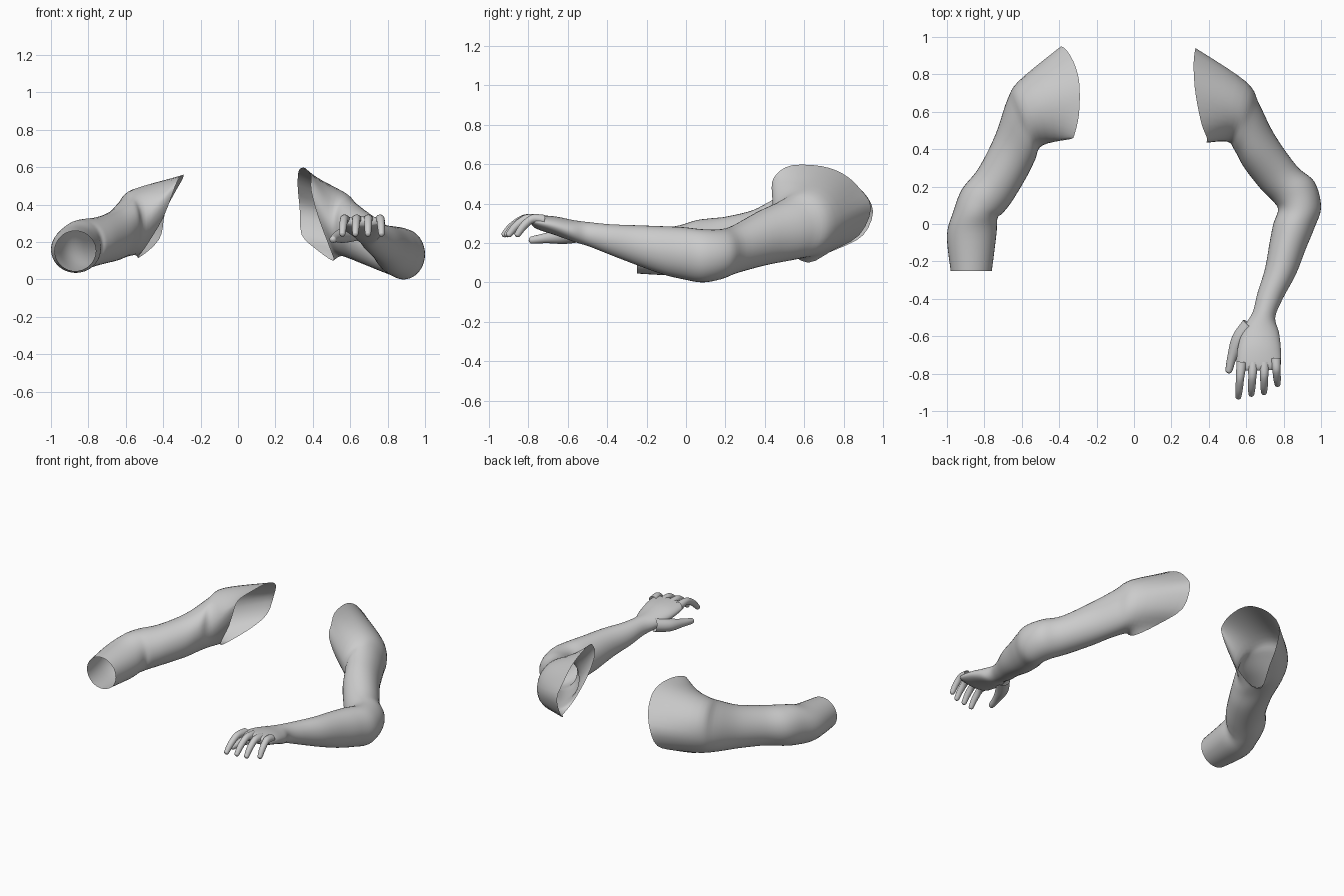
import bpy
from math import sin, cos, pi
from mathutils import Vector as V

if "Cube" in bpy.data.objects:
    bpy.data.objects.remove(bpy.data.objects["Cube"])

SEG = 12


def smooth_path(pts, n, closed=False):
    """Catmull-Rom resampling of a list of vectors, n steps per span."""
    m, out = len(pts), []
    get = (lambda i: pts[i % m]) if closed else (lambda i: pts[max(0, min(m - 1, i))])
    for i in range(m if closed else m - 1):
        a, b, c, d = (get(i + k) for k in (-1, 0, 1, 2))
        for s in range(n):
            t = s / n
            out.append(0.5 * (2 * b + (c - a) * t + (2 * a - 5 * b + 4 * c - d) * t * t
                              + (3 * b - a - 3 * c + d) * t ** 3))
    if not closed:
        out.append(pts[-1].copy())
    return out


def loft(name, rings, mirror=False, cap=False):
    """Smooth skin through rings of SEG points."""
    rings = [smooth_path(r, 3, True) for r in rings]
    n = len(rings[0])
    cols = [smooth_path([r[j] for r in rings], 5) for j in range(n)]
    rows = len(cols[0])
    sx = -1 if mirror else 1
    verts = [(cols[j][i].x * sx, cols[j][i].y, cols[j][i].z)
             for i in range(rows) for j in range(n)]
    faces = []
    for i in range(rows - 1):
        for j in range(n):
            k = (j + 1) % n
            f = (i * n + j, i * n + k, (i + 1) * n + k, (i + 1) * n + j)
            faces.append(f[::-1] if mirror else f)
    if cap:
        faces.append(tuple(range((rows - 1) * n, rows * n)))
    me = bpy.data.meshes.new(name)
    me.from_pydata(verts, [], faces)
    me.shade_smooth()
    ob = bpy.data.objects.new(name, me)
    bpy.context.collection.objects.link(ob)
    return ob


def section(ox, oy, ix, iy, z0, z1):
    """Elliptical section from its outer point, inner point and height range."""
    o, i = V((ox, oy, 0)), V((ix, iy, 0))
    c, r = (o + i) / 2 + V((0, 0, (z0 + z1) / 2)), (o - i) / 2
    return [c + r * cos(a) + V((0, 0, (z1 - z0) / 2 * sin(a)))
            for a in (2 * pi * k / SEG for k in range(SEG))]


def digit(name, path, radii):
    """Tapered finger with a rounded tip."""
    p = [V(q) for q in path]
    tip = (p[-1] - p[-2]).normalized()
    r = radii[-1]
    p += [p[-1] + tip * r * 0.7, p[-1] + tip * r]
    radii = list(radii) + [r * 0.7, r * 0.1]
    rings = []
    for i, c in enumerate(p):
        t = (p[min(i + 1, len(p) - 1)] - p[max(i - 1, 0)]).normalized()
        side = t.cross(V((0, 0, 1))).normalized()
        up = side.cross(t)
        rings.append([c + radii[i] * (side * cos(a) + up * sin(a))
                      for a in (-2 * pi * k / SEG for k in range(SEG))])
    loft(name, rings, cap=True)


# Full arm: open shoulder edge (back, top, front, bottom), then arm and palm
shoulder = [(.33, .94, .38), (.32, .88, .48), (.32, .80, .55), (.33, .69, .59),
            (.36, .54, .595), (.39, .46, .55), (.39, .435, .48), (.43, .46, .33),
            (.49, .52, .17), (.51, .62, .10), (.42, .74, .16), (.34, .88, .24)]
arm = [(.60, .76, .50, .44, .125, .475), (.67, .64, .54, .39, .11, .42),
       (.75, .48, .59, .30, .085, .365), (.87, .31, .68, .185, .045, .29),
       (.965, .225, .745, .12, .015, .27), (1.0, .09, .77, .075, 0, .27),
       (.965, -.02, .745, 0, .015, .28), (.92, -.13, .725, -.10, .04, .285),
       (.865, -.27, .70, -.24, .09, .29), (.795, -.40, .66, -.37, .14, .295),
       (.755, -.50, .635, -.47, .18, .305), (.775, -.58, .59, -.55, .205, .315),
       (.785, -.67, .555, -.66, .24, .335), (.785, -.75, .55, -.76, .27, .34),
       (.765, -.78, .57, -.785, .29, .33)]
loft("full_arm", [[V(p) for p in shoulder]] + [section(*s) for s in arm], cap=True)

# Fingers: base x, tip x, base y, length
for name, bx, tx, by, ln in [("index_finger", .575, .557, -.74, .195),
                             ("middle_finger", .637, .627, -.74, .18),
                             ("ring_finger", .697, .695, -.74, .17),
                             ("little_finger", .757, .768, -.72, .145)]:
    digit(name, [(bx + (tx - bx) * t, by - ln * t, .315 + dz)
                 for t, dz in ((0, 0), (.4, .008), (.72, -.028), (.93, -.07))],
          (.028, .022, .02, .016))

# Thumb
digit("thumb", [(.62, -.54, .25), (.56, -.62, .235), (.525, -.71, .225), (.508, -.78, .215)],
      (.045, .04, .026, .019))

# Short arm with open forearm end, described on +x and mirrored
shoulder = [(.39, .95, .36), (.34, .90, .46), (.30, .80, .53), (.29, .70, .558),
            (.295, .58, .557), (.315, .49, .54), (.335, .455, .50), (.40, .475, .33),
            (.49, .52, .18), (.535, .60, .115), (.46, .77, .17), (.41, .90, .24)]
arm = [(.61, .77, .49, .42, .13, .485), (.675, .67, .53, .34, .12, .43),
       (.74, .48, .575, .25, .10, .37), (.83, .30, .65, .125, .08, .335),
       (.92, .185, .70, .06, .06, .325), (.965, .07, .73, .03, .045, .315),
       (1.0, -.06, .735, -.05, .035, .285), (.98, -.25, .76, -.25, .045, .26)]
loft("short_arm", [[V(p) for p in shoulder]] + [section(*s) for s in arm], mirror=True)
